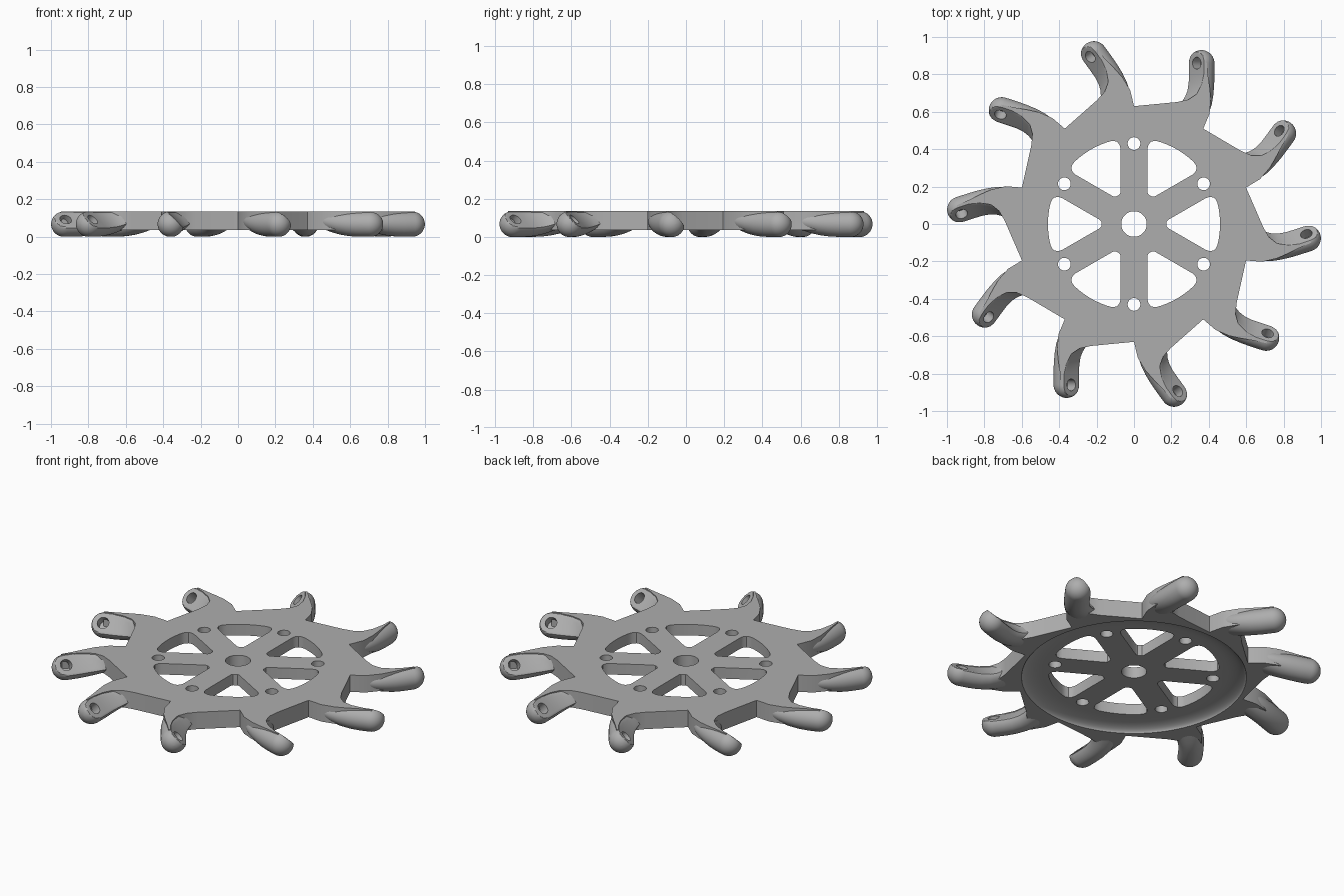
import bpy, bmesh, math
from mathutils import Vector, Matrix

if "Cube" in bpy.data.objects:
    bpy.data.objects.remove(bpy.data.objects["Cube"], do_unlink=True)

ARMS = 10
TOP = 0.135
MID = TOP / 2

metal = bpy.data.materials.new("light grey metal")
metal.use_nodes = True
GREY = (0.42, 0.42, 0.42, 1)
metal.diffuse_color = GREY
metal.node_tree.nodes["Principled BSDF"].inputs["Base Color"].default_value = GREY


def make_object(name, bm):
    bmesh.ops.recalc_face_normals(bm, faces=bm.faces)
    mesh = bpy.data.meshes.new(name)
    bm.to_mesh(mesh)
    bm.free()
    mesh.materials.append(metal)
    obj = bpy.data.objects.new(name, mesh)
    bpy.context.collection.objects.link(obj)
    return obj


def turn(p, angle):
    return Matrix.Rotation(angle, 2) @ Vector(p)


def prism(bm, points, low, high):
    rings = [[bm.verts.new((p[0], p[1], z)) for p in points] for z in (low, high)]
    bm.faces.new(rings[0])
    bm.faces.new(rings[1])
    bridge(bm, *rings)


def bridge(bm, a, b):
    for i in range(len(a)):
        j = (i + 1) % len(a)
        bm.faces.new((a[i], a[j], b[j], b[i]))


def circle(center, radius, steps=32):
    return [(center[0] + radius * math.cos(math.tau * i / steps),
             center[1] + radius * math.sin(math.tau * i / steps)) for i in range(steps)]


def cut(obj, cutter):
    mod = obj.modifiers.new("cut", "BOOLEAN")
    mod.operation = "DIFFERENCE"
    mod.solver = "EXACT"
    mod.object = cutter
    activate(obj)
    bpy.ops.object.modifier_apply(modifier=mod.name)
    bpy.data.objects.remove(cutter, do_unlink=True)


def activate(obj):
    bpy.ops.object.select_all(action="DESELECT")
    obj.select_set(True)
    bpy.context.view_layer.objects.active = obj


# Flat wheel plate: one sector of its outline, repeated around
sector = [(0, 0.63), (0.23, 0.652), (0.29, 0.665), (0.335, 0.695), (0.363, 0.75),
          (0.377, 0.82), (0.379, 0.87), (0.388, 0.87), (0.395, 0.8), (0.405, 0.73),
          (0.411, 0.67), (0.404, 0.59)]
outline = [turn(p, -math.tau * k / ARMS) for k in range(ARMS) for p in sector]
bm = bmesh.new()
prism(bm, outline, 0.035, TOP)
plate = make_object("wheel_plate", bm)

# Dished recess under the plate
bm = bmesh.new()
profile = [(0.605, 0.0)]
for i in range(9):
    a = i / 8 * math.pi / 2
    profile.append((0.605 - 0.11 * (1 - math.cos(a)), 0.03 + 0.04 * math.sin(a)))
rings = [[bm.verts.new((x, y, z)) for x, y in circle((0, 0), r, 96)] for r, z in profile]
for a, b in zip(rings, rings[1:]):
    bridge(bm, a, b)
bm.faces.new(rings[0])
bm.faces.new(rings[-1])
cut(plate, make_object("recess_cutter", bm))

# Windows between the six spokes, bolt holes and hub bore
half = [(0.175, 0.012), (0.182, 0.022), (0.385, 0.139), (0.405, 0.145),
        (0.425, 0.142), (0.439, 0.128)]
arc = [(0.46 * math.cos(a), 0.46 * math.sin(a))
       for a in [math.radians(14 - 2 * i) for i in range(15)]]
window = half + arc + [(x, -y) for x, y in reversed(half)]
bm = bmesh.new()
for k in range(6):
    angle = math.tau * k / 6
    prism(bm, [turn(p, angle) for p in window], -0.1, 0.3)
    prism(bm, circle(turn((0.43, 0), angle + math.pi / 6), 0.034), -0.1, 0.3)
prism(bm, circle((0, 0), 0.068, 48), -0.1, 0.3)
cut(plate, make_object("opening_cutter", bm))

# Hooked arms: x, y, half width, underside lift, face tilt, face distance
stations = [(0.28, 0.555, 0.085, 0.055, 0.10, 0.080),
            (0.305, 0.59, 0.083, 0.045, 0.15, 0.075),
            (0.328, 0.625, 0.080, 0.032, 0.30, 0.067),
            (0.343, 0.66, 0.076, 0.020, 0.45, 0.056),
            (0.353, 0.70, 0.072, 0.010, 0.60, 0.046),
            (0.359, 0.75, 0.070, 0.003, 0.72, 0.038),
            (0.36, 0.80, 0.070, 0.0, 0.785, 0.035),
            (0.36, 0.86, 0.070, 0.0, 0.785, 0.035)]
SIDES = 40


def arm_rings():
    rows = [(s, 1.0) for s in stations]
    tip = stations[-1]
    for i in range(1, 10):
        a = i / 9 * math.radians(88)
        rows.append(((tip[0], tip[1] + 0.07 * math.sin(a)) + tip[2:], math.cos(a)))
    rings = []
    for i, (s, scale) in enumerate(rows):
        before, after = rows[max(i - 1, 0)][0], rows[min(i + 1, len(rows) - 1)][0]
        along = Vector((after[0] - before[0], after[1] - before[1])).normalized()
        side = Vector((-along.y, along.x))
        facing = Vector((math.cos(s[4]), math.sin(s[4])))
        ring = []
        for j in range(SIDES):
            a = math.tau * j / SIDES
            p = Vector((s[2] * math.cos(a), 0.0685 * math.sin(a))) * scale
            p -= facing * max(0, p.dot(facing) - s[5])      # flat sloping face
            z = min(max(p.y + MID, 0), TOP - 0.001)
            z = s[3] + z * (TOP - s[3]) / TOP - 0.0005
            xy = Vector(s[:2]) + side * p.x
            ring.append((xy.x, xy.y, max(z, 0)))
        rings.append(ring)
    return rings


bm = bmesh.new()
holes = bmesh.new()
base_rings = arm_rings()
for k in range(ARMS):
    spin = Matrix.Rotation(-math.tau * k / ARMS, 4, "Z")
    rings = [[bm.verts.new(spin @ Vector(p)) for p in ring] for ring in base_rings]
    for a, b in zip(rings, rings[1:]):
        bridge(bm, a, b)
    bm.faces.new(rings[0])
    bm.faces.new(rings[-1])
    # Blind hole square to the sloping face near the tip
    place = Matrix.Translation((0.335, 0.86, 0.092)) @ Matrix.Rotation(-math.pi / 4, 4, "Y")
    bmesh.ops.create_cone(holes, cap_ends=True, segments=32, radius1=0.032, radius2=0.032,
                          depth=0.12, matrix=spin @ place)
arms = make_object("hooked_arms", bm)
cut(arms, make_object("arm_hole_cutter", holes))

for obj in (plate, arms):
    activate(obj)
    bpy.ops.object.shade_smooth_by_angle(angle=math.radians(28))
